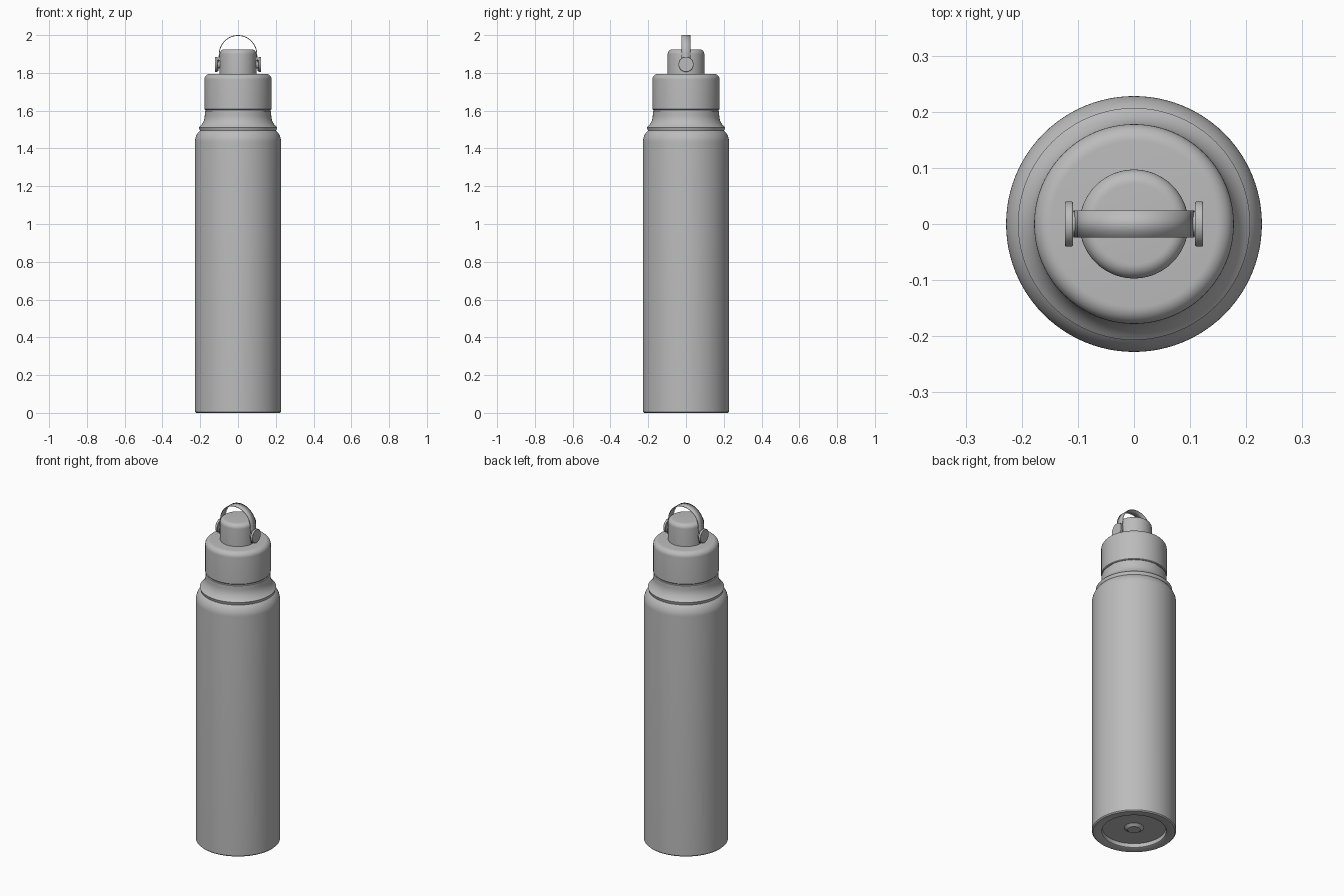
import bpy, bmesh, math
from mathutils import Matrix

cube = bpy.data.objects.get("Cube")
if cube:
    bpy.data.objects.remove(cube, do_unlink=True)

grey = bpy.data.materials.new("plain grey")
grey.use_nodes = True
colour = (0.5, 0.5, 0.5, 1)
grey.diffuse_color = colour
grey.node_tree.nodes["Principled BSDF"].inputs["Base Color"].default_value = colour


def finish(name, bm):
    bmesh.ops.remove_doubles(bm, verts=bm.verts, dist=1e-5)
    bmesh.ops.recalc_face_normals(bm, faces=bm.faces)
    mesh = bpy.data.meshes.new(name)
    bm.to_mesh(mesh)
    bm.free()
    mesh.materials.append(grey)
    ob = bpy.data.objects.new(name, mesh)
    bpy.context.collection.objects.link(ob)
    bpy.ops.object.select_all(action='DESELECT')
    ob.select_set(True)
    bpy.context.view_layer.objects.active = ob
    bpy.ops.object.shade_smooth_by_angle(angle=math.radians(35))
    return ob


def arc(r, z, radius, start, end, steps=8):
    """Points of a rounded corner in the (radius, height) plane, in degrees."""
    angles = [math.radians(start + (end - start) * i / steps) for i in range(steps + 1)]
    return [(r + radius * math.cos(a), z + radius * math.sin(a)) for a in angles]


def lathe(name, profile, steps=96):
    bm = bmesh.new()
    verts = [bm.verts.new((r, 0, z)) for r, z in profile]
    edges = [bm.edges.new(pair) for pair in zip(verts, verts[1:])]
    bmesh.ops.spin(bm, geom=verts + edges, axis=(0, 0, 1), cent=(0, 0, 0),
                   angle=math.tau, steps=steps)
    return finish(name, bm)


# Bottle body: recessed base with a centre button, straight wall, shoulder, neck
base = [(0, 0.012), (0.035, 0.012), (0.053, 0.025), (0.172, 0.025), (0.175, 0.003), (0.18, 0)]
shoulder = arc(0.148, 1.435, 0.08, 0, 48) + arc(0.256, 1.575, 0.08, 232, 180)
lathe("bottle_body", base + [(0.222, 0), (0.228, 0.006)] + shoulder
      + [(0.176, 1.597), (0.171, 1.599), (0, 1.599)])

# Narrow seam between neck and lid
lathe("lid_seam", [(0, 1.595), (0.171, 1.595), (0.171, 1.607), (0, 1.607)])

# Lid with rounded upper rim
lathe("lid", [(0, 1.604), (0.174, 1.604), (0.178, 1.608)]
      + arc(0.148, 1.765, 0.03, 0, 90) + [(0, 1.795)])

# Drinking spout cap
lathe("spout_cap", [(0, 1.79), (0.097, 1.79)]
      + arc(0.072, 1.9, 0.025, 0, 90) + [(0, 1.925)])

# Carrying strap: a thin band bent into an arch
path = [(0.106, 1.81), (0.104, 1.86)] + arc(0, 1.899, 0.099, 0, 180, 32) \
    + [(-0.104, 1.86), (-0.106, 1.81)]
bm = bmesh.new()
rows = [[bm.verts.new((x, y, z)) for x, z in path] for y in (-0.024, 0.024)]
for i in range(len(path) - 1):
    bm.faces.new((rows[0][i], rows[0][i + 1], rows[1][i + 1], rows[1][i]))
strap = finish("carry_strap", bm)
solid = strap.modifiers.new("thickness", 'SOLIDIFY')
solid.thickness = 0.004
solid.offset = 0

# Pivot pins and round buttons on both sides
for side, label in ((1, "left"), (-1, "right")):
    for part, radius, inner, outer in (("pivot_pin", 0.022, 0.09, 0.112),
                                       ("pivot_button", 0.04, 0.109, 0.123)):
        bm = bmesh.new()
        place = Matrix.Translation((side * (inner + outer) / 2, 0, 1.845)) \
            @ Matrix.Rotation(math.pi / 2, 4, 'Y')
        bmesh.ops.create_cone(bm, cap_ends=True, segments=40, radius1=radius,
                              radius2=radius, depth=outer - inner, matrix=place)
        ob = finish(label + "_" + part, bm)
        bevel = ob.modifiers.new("soft_edge", 'BEVEL')
        bevel.width = 0.002
        bevel.segments = 2
